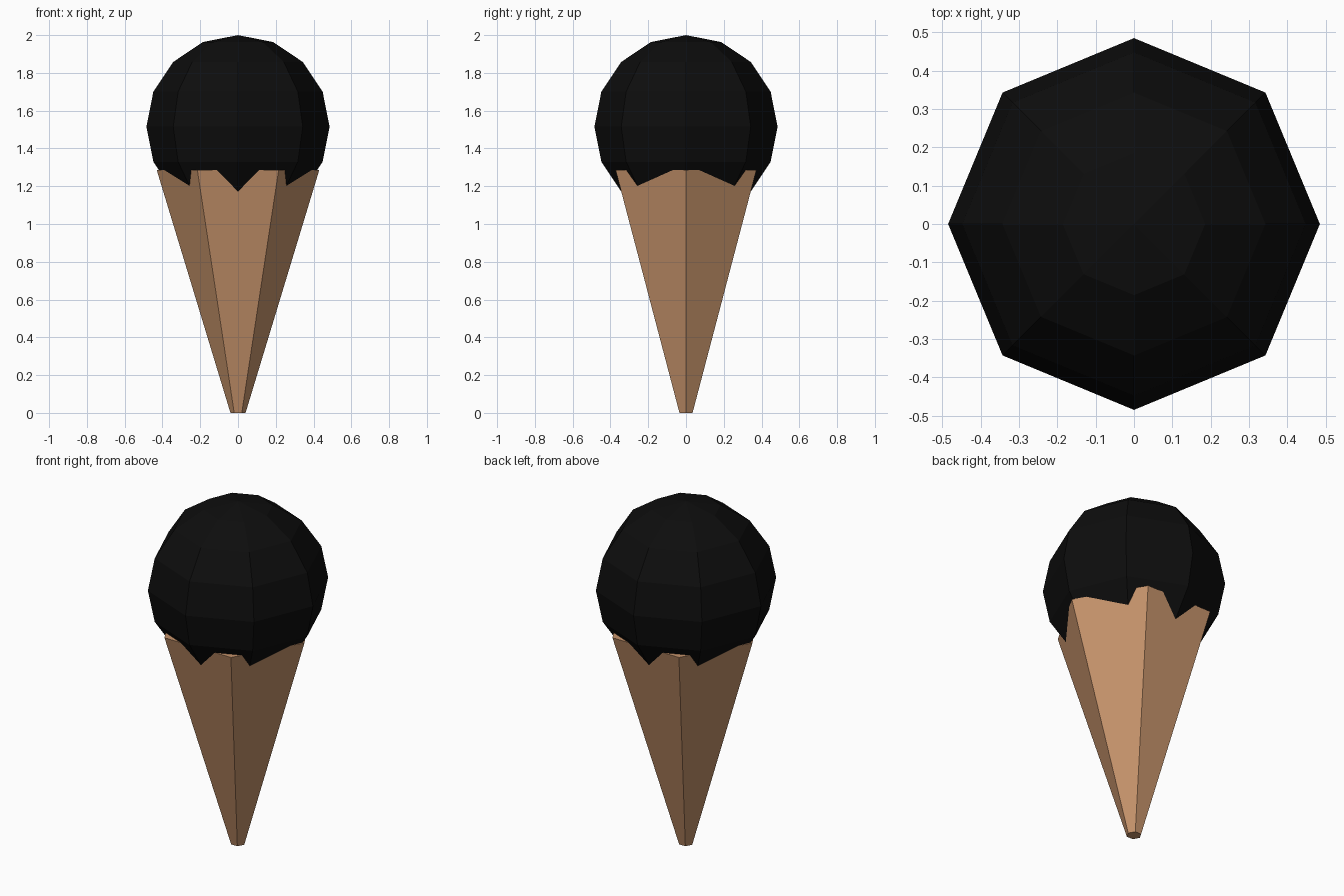
import bpy, math

if "Cube" in bpy.data.objects:
    bpy.data.objects.remove(bpy.data.objects["Cube"])


def material(name, rgb):
    m = bpy.data.materials.new(name)
    m.diffuse_color = (*rgb, 1)
    m.use_nodes = True
    m.node_tree.nodes["Principled BSDF"].inputs["Base Color"].default_value = m.diffuse_color
    return m


wafer = material("wafer tan", (0.57, 0.295, 0.148))
black = material("black ice cream", (0.004, 0.004, 0.004))

HEIGHT = 1.285   # cone rim height
R = 0.485        # scoop radius


def finish(name, mat):
    ob = bpy.context.object
    ob.name = name
    ob.data.materials.append(mat)
    bpy.ops.object.transform_apply(location=True, rotation=True, scale=True)
    bpy.ops.object.shade_flat()


# Six-sided wafer cone with corners on the x axis
bpy.ops.mesh.primitive_cone_add(vertices=6, radius1=0.04, radius2=0.43, depth=HEIGHT,
                                location=(0, 0, HEIGHT / 2), rotation=(0, 0, math.pi / 2))
finish("cone", wafer)

# Low-poly scoop; its lower facets poke through the cone as the ragged rim
bpy.ops.mesh.primitive_uv_sphere_add(segments=8, ring_count=8, radius=R,
                                     location=(0, 0, 2 - R))
finish("scoop", black)
